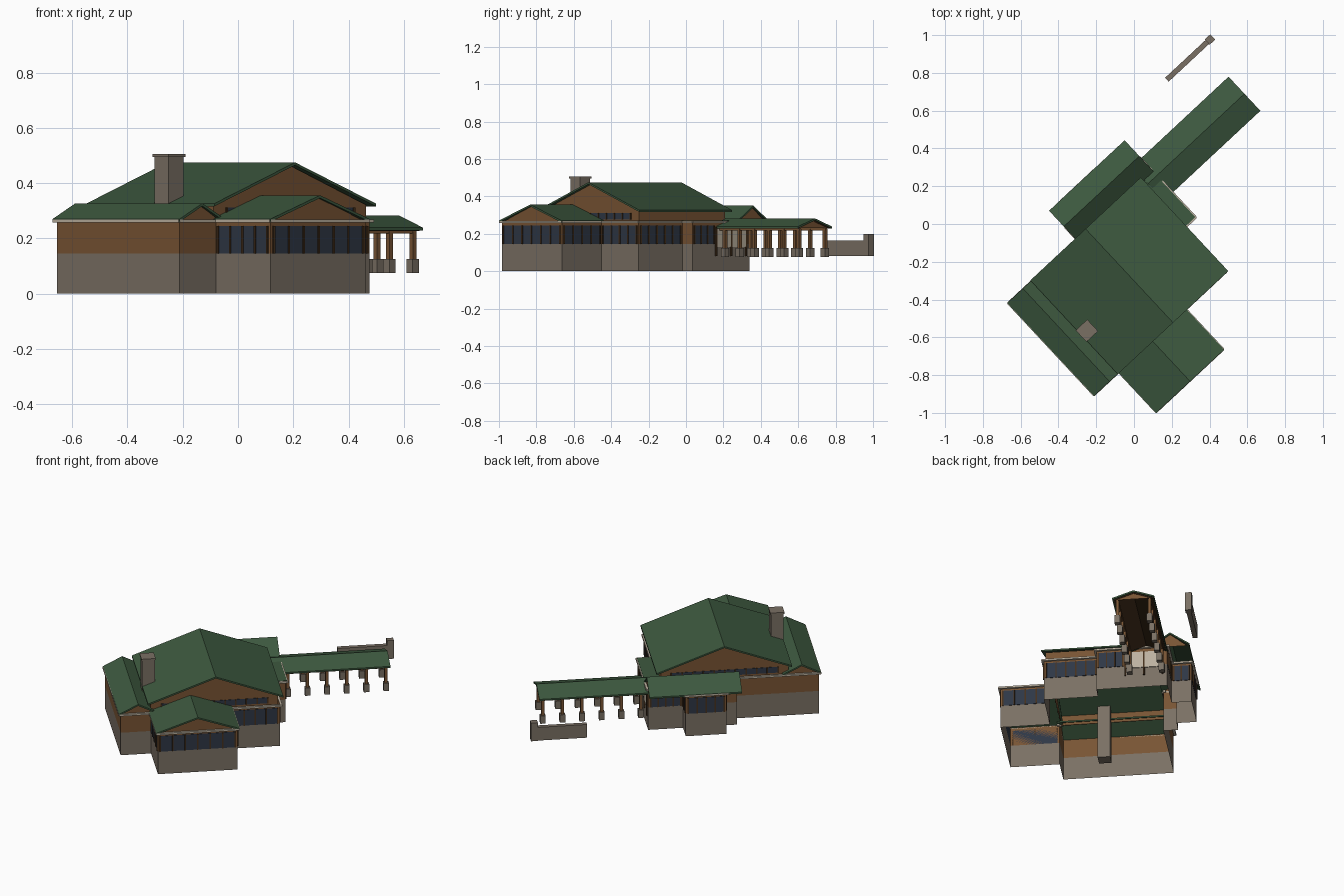
import bpy, bmesh, math
from mathutils import Vector

cube = bpy.data.objects.get("Cube")
if cube:
    bpy.data.objects.remove(cube)

TURN = math.radians(43)      # the whole building stands askew
SILL, HEAD, PLATE = 0.145, 0.245, 0.26


def colour(name, r, g, b):
    m = bpy.data.materials.new(name)
    m.diffuse_color = (r, g, b, 1)
    m.use_nodes = True
    bsdf = m.node_tree.nodes["Principled BSDF"]
    bsdf.inputs["Base Color"].default_value = (r, g, b, 1)
    bsdf.inputs["Roughness"].default_value = 0.9
    return m


STONE = colour("stone", .195, .162, .127)
WOOD = colour("brown wood", .188, .089, .034)
DARK = colour("dark timber", .06, .03, .012)
GREEN = colour("green roof", .047, .1, .05)
GLASS = colour("dark glass", .028, .038, .06)
CREAM = colour("cream trim", .5, .44, .35)


def finish(name, bm, mat):
    bmesh.ops.recalc_face_normals(bm, faces=bm.faces)
    mesh = bpy.data.meshes.new(name)
    bm.to_mesh(mesh)
    bm.free()
    mesh.materials.append(mat)
    ob = bpy.data.objects.new(name, mesh)
    ob.rotation_euler.z = TURN
    bpy.context.collection.objects.link(ob)
    return ob


def extrude(bm, ring, step):
    """Closed prism: a ring of points swept by a vector."""
    face = bm.faces.new([bm.verts.new(p) for p in ring])
    swept = bmesh.ops.extrude_face_region(bm, geom=[face], use_keep_orig=True)
    verts = [v for v in swept["geom"] if isinstance(v, bmesh.types.BMVert)]
    bmesh.ops.translate(bm, vec=step, verts=verts)


def add_box(bm, u, v, z):
    ring = [(u[0], v[0], z[0]), (u[1], v[0], z[0]), (u[1], v[1], z[0]), (u[0], v[1], z[0])]
    extrude(bm, ring, Vector((0, 0, z[1] - z[0])))


def box(name, mat, u, v, z):
    bm = bmesh.new()
    add_box(bm, u, v, z)
    return finish(name, bm, mat)


def around(c, r):
    return (c - r, c + r)


def add_plate(bm, p, q, a, b, z, thick):
    """Thin plate on the outside of wall p-q, from distance a to b along it."""
    p, q = Vector(p), Vector(q)
    d = (q - p).normalized()
    out = Vector((d.y, -d.x)) * thick
    ring = [(w.x, w.y, z[0]) for w in (p + d * a, p + d * b, p + d * b + out, p + d * a + out)]
    extrude(bm, ring, Vector((0, 0, z[1] - z[0])))


def cross(along_u, s, t, z):
    """Point from position s across a ridge and t along it."""
    return (t, s, z) if along_u else (s, t, z)


def gable_roof(name, along_u, across, along, eave, ridge, mat=GREEN, thick=0.01):
    mid = sum(across) / 2
    profile = [(across[0], eave), (mid, ridge), (across[1], eave),
               (across[1], eave - thick), (mid, ridge - thick), (across[0], eave - thick)]
    bm = bmesh.new()
    step = Vector(cross(along_u, 0, along[1] - along[0], 0))
    extrude(bm, [cross(along_u, s, along[0], z) for s, z in profile], step)
    return finish(name, bm, mat)


def gable_wall(name, along_u, across, ends, low, eave, ridge):
    mid = sum(across) / 2
    bm = bmesh.new()
    profile = [(across[0], low), (across[1], low), (across[1], eave), (mid, ridge), (across[0], eave)]
    if low == eave:
        profile = [profile[0], profile[1], profile[3]]
    for t in ends:
        bm.faces.new([bm.verts.new(cross(along_u, s, t, z)) for s, z in profile])
    return finish(name, bm, WOOD)


# Footprint: corner, and number of panes on the wall that follows it
footprint = [
    (-.765, -.51, 0), (-.585, -.51, 4), (-.585, -.8, 6), (-.115, -.8, 4),
    (-.115, -.51, 4), (.175, -.51, 5), (.175, -.19, 0), (.255, -.19, 0),
    (.255, .227, 4), (.05, .227, 2), (.05, .345, 4), (-.19, .345, 2),
    (-.19, .227, 0), (-.27, .227, 0), (-.27, .14, 0), (-.765, .14, 0)]
walls = [(a[:2], b[:2], a[2]) for a, b in zip(footprint, footprint[1:] + footprint[:1])]


def band(name, mat, low, high):
    bm = bmesh.new()
    for p, q, _ in walls:
        bm.faces.new([bm.verts.new(c) for c in ((*p, low), (*q, low), (*q, high), (*p, high))])
    bmesh.ops.remove_doubles(bm, verts=bm.verts, dist=1e-4)
    return finish(name, bm, mat)


band("stone_base", STONE, 0, SILL)
band("upper_walls", WOOD, SILL, PLATE + .01)

# Windows, mullions and eave trim on the walls
glass, bars, trim = bmesh.new(), bmesh.new(), bmesh.new()


def windows(p, q, start, end, count, z):
    add_plate(glass, p, q, start, end, z, .002)
    for i in range(count + 1):
        at = start + (end - start) * i / count
        add_plate(bars, p, q, at - .004, at + .004, z, .006)


for p, q, panes in walls:
    length = (Vector(q) - Vector(p)).length
    add_plate(trim, p, q, -.01, length + .01, (PLATE - .003, PLATE + .008), .014)
    if panes:
        windows(p, q, .014, length - .014, panes, (SILL, HEAD))
windows((.255, -.19), (.255, .227), .012, .155, 3, (SILL, HEAD))

# Clerestory windows high on both main gables
windows((-.585, -.5), (.165, -.5), .06, .69, 10, (.275, .312))
windows((.165, .13), (-.585, .13), .06, .69, 10, (.275, .312))
finish("window_glass", glass, GLASS)
finish("window_mullions", bars, DARK)
finish("eave_trim", trim, CREAM)

# Main hall roof with its raised walls
gable_roof("main_roof", False, (-.605, .195), (-.523, .156), .326, .475)
gable_wall("main_gables", False, (-.585, .165), (-.5, .13), PLATE, .322, .464)
for side, u in (("left", -.585), ("right", .165)):
    box(side + "_raised_wall", WOOD, around(u, .002), (-.5, .13), (PLATE, .322))

# Lower wings
gable_roof("front_wing_roof", False, (-.597, -.105), (-.812, -.49), .27, .356)
gable_wall("front_wing_gable", False, (-.585, -.115), (-.8,), PLATE, PLATE, .348)
gable_roof("side_wing_roof", False, (-.776, -.55), (-.522, .152), .27, .327)
gable_wall("side_wing_gables", False, (-.765, -.56), (-.51, .14), PLATE, PLATE, .319)
gable_roof("back_wing_roof", True, (.13, .358), (-.281, .266), .27, .35)
gable_wall("back_wing_gables", True, (.14, .345), (-.27, .255), PLATE, PLATE, .342)

# Entrance porch: flat roof and pale doorway
box("porch_roof", GREEN, (.165, .262), (-.195, .14), (PLATE, PLATE + .01))
box("door_panel", CREAM, (.255, .26), (-.02, .2), (.13, .235))
for v in (-.02, .09, .2):
    box("door_frame", DARK, (.255, .263), around(v, .005), (.08, .235))

# Chimney
box("chimney", STONE, around(-.568, .037), around(-.243, .037), (0, .495))
box("chimney_cap", STONE, around(-.568, .042), around(-.243, .042), (.495, .505))

# Covered walkway
gable_roof("walkway_roof", True, (-.018, .229), (.2, .898), .239, .282)
gable_roof("walkway_ceiling", True, (-.01, .221), (.27, .89), .232, .272, DARK, .005)
gable_wall("walkway_gable", True, (0, .211), (.885,), .23, .23, .27)
for v in (.01, .2):
    box("walkway_beam", WOOD, (.26, .885), around(v, .007), (.218, .233))
    for i in range(6):
        u = .875 - i * .116
        box("walkway_post", WOOD, around(u, .009), around(v, .009), (.12, .225))
        box("walkway_footing", STONE, around(u, .016), around(v, .016), (.075, .125))

# Free-standing garden wall with an end pillar
box("garden_wall", STONE, (.648, .95), around(.44, .014), (.08, .165))
box("garden_pillar", STONE, (.94, .98), around(.44, .019), (.08, .198))
